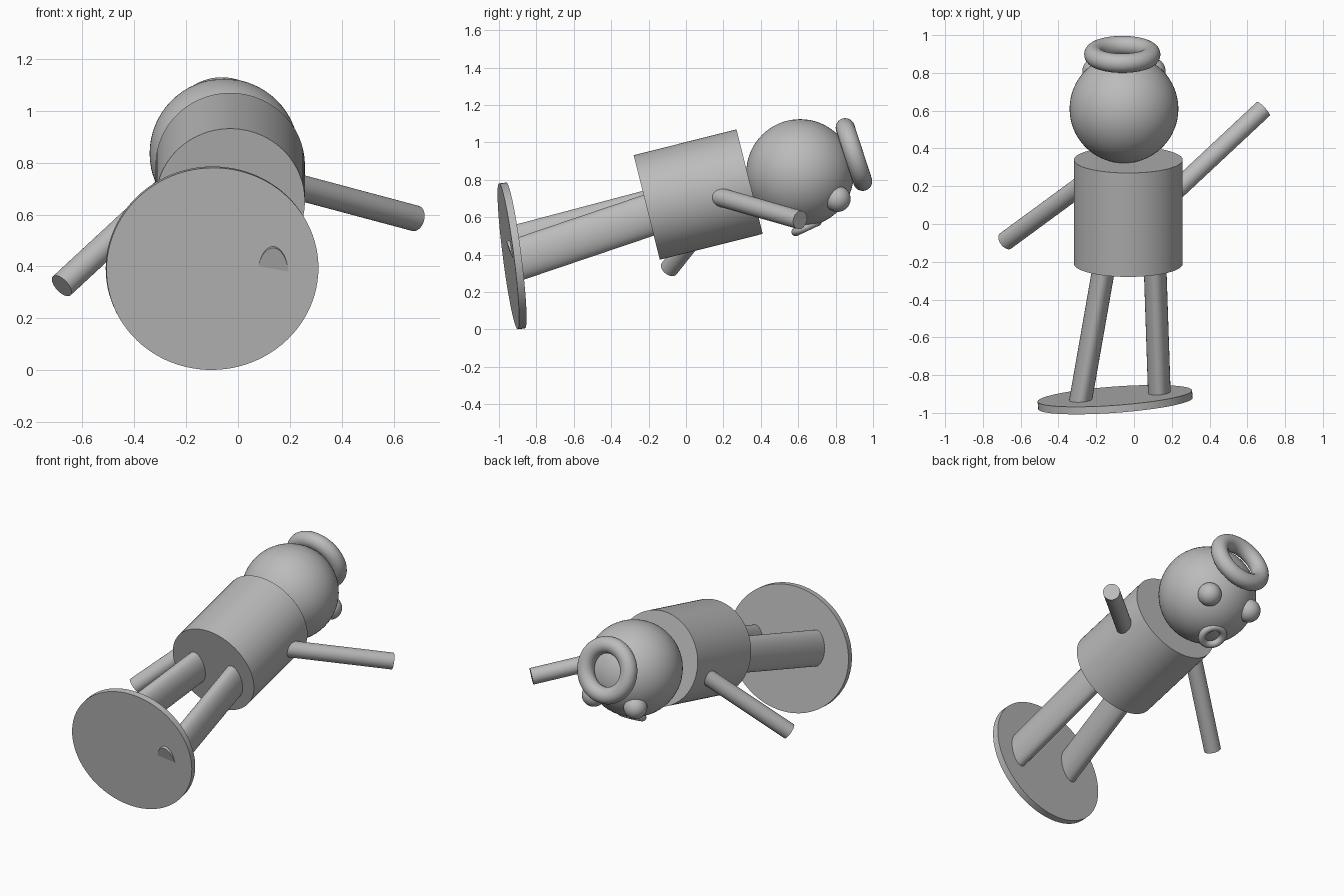
import bpy
from mathutils import Matrix, Vector

cube = bpy.data.objects.get("Cube")
if cube:
    bpy.data.objects.remove(cube, do_unlink=True)

grey = bpy.data.materials.new("plain grey")
grey.use_nodes = True
grey.diffuse_color = (0.5, 0.5, 0.5, 1)
grey.node_tree.nodes["Principled BSDF"].inputs["Base Color"].default_value = (0.5, 0.5, 0.5, 1)


def frame(center, axis):
    """Placement with local z along the axis and local x close to world x."""
    z = Vector(axis).normalized()
    y = z.cross(Vector((1, 0, 0))).normalized()
    x = y.cross(z)
    return Matrix.Translation(center) @ Matrix((x, y, z)).transposed().to_4x4()


def finish(name, matrix):
    """Name, place, colour and smooth the newest primitive."""
    obj = bpy.context.object
    obj.name = obj.data.name = name
    obj.matrix_world = matrix
    obj.data.materials.append(grey)
    bpy.ops.object.shade_smooth_by_angle()
    return obj


def rod(name, start, end, rx, ry, sides=64):
    """Capped cylinder between two points, with an oval section if rx != ry."""
    a, b = Vector(start), Vector(end)
    bpy.ops.mesh.primitive_cylinder_add(vertices=sides, radius=1, depth=(b - a).length)
    bpy.context.object.data.transform(Matrix.Diagonal((rx, ry, 1, 1)))
    return finish(name, frame((a + b) / 2, b - a))


def ball(name, center, radius):
    bpy.ops.mesh.primitive_uv_sphere_add(segments=64, ring_count=32, radius=radius)
    return finish(name, Matrix.Translation(center))


def ring(name, center, axis, major, minor):
    bpy.ops.mesh.primitive_torus_add(major_segments=64, minor_segments=24,
                                     major_radius=major, minor_radius=minor)
    return finish(name, frame(center, axis))


# Base disc, slightly turned and leaning
disc_center = Vector((-0.10, -0.93, 0.393))
disc_axis = Vector((-0.073, 1, 0.128)).normalized()
rod("base_disc", disc_center - disc_axis * 0.02, disc_center + disc_axis * 0.02,
    0.41, 0.393, 96)

# Oval legs reach from the disc into the torso
rod("left_leg", (0.135, -0.924, 0.365), (0.108, -0.12, 0.637), 0.06, 0.112)
rod("right_leg", (-0.285, -0.947, 0.435), (-0.14, -0.12, 0.654), 0.06, 0.112)

# Torso
rod("torso", (-0.03, -0.21, 0.652), (-0.03, 0.34, 0.79), 0.288, 0.288, 96)

# Arms
rod("left_arm", (0.15, 0.11, 0.728), (0.685, 0.61, 0.585), 0.05, 0.05)
rod("right_arm", (-0.21, 0.255, 0.76), (-0.68, -0.09, 0.325), 0.05, 0.05)

# Head with its features
head_center = Vector((-0.053, 0.61, 0.836))
ball("head", head_center, 0.288)
for name, side in (("left_eye", 1), ("right_eye", -1)):
    ball(name, head_center + Vector((0.15 * side, 0.2, -0.138)), 0.07)
ring("mouth", head_center + Vector((-0.01, 0.035, -0.288)), (0, 0.42, -0.9), 0.065, 0.022)

# Ring hat on the crown
ring("hat", (-0.062, 0.898, 0.935), (0, 0.95, 0.31), 0.151, 0.051)
